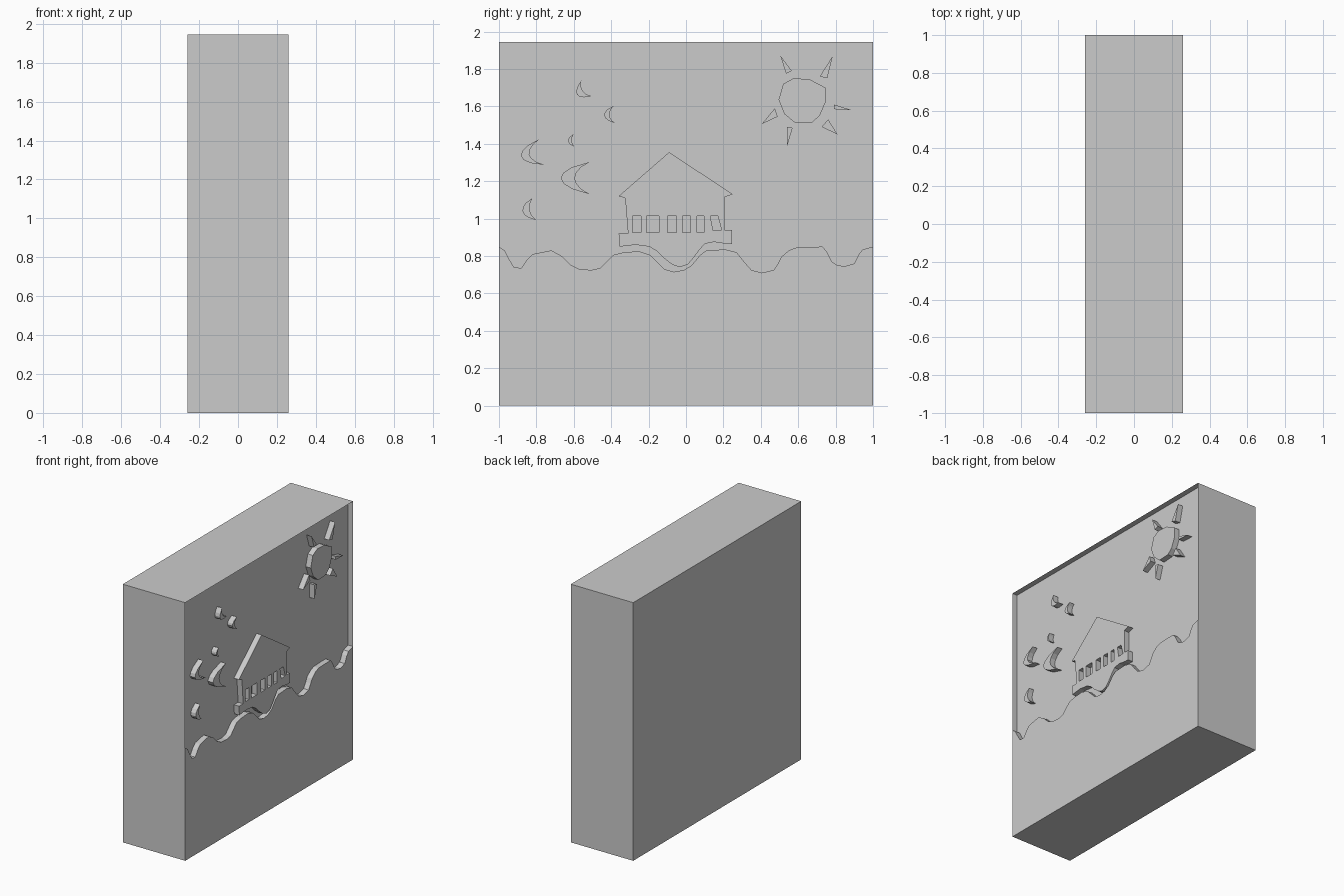
import bpy, bmesh
from math import sin, pi
from mathutils import Vector

if "Cube" in bpy.data.objects:
    bpy.data.objects.remove(bpy.data.objects["Cube"])

W, H = 0.26, 1.945      # half thickness, height
REC = 0.218             # x of the recessed background


def finish(bm, name):
    me = bpy.data.meshes.new(name)
    bm.to_mesh(me)
    bm.free()
    ob = bpy.data.objects.new(name, me)
    bpy.context.collection.objects.link(ob)
    return ob


def relief(name, *loops):
    """Raised shape: flat front at x=W (later loops are holes), walls back to REC."""
    bm = bmesh.new()
    edges = []
    for pts in loops:
        vs = [bm.verts.new((W, y, z)) for y, z in pts]
        edges += [bm.edges.new((a, vs[i - 1])) for i, a in enumerate(vs)]
    fill = bmesh.ops.triangle_fill(bm, use_beauty=True, edges=edges, normal=(1, 0, 0))
    for f in [g for g in fill["geom"] if isinstance(g, bmesh.types.BMFace)]:
        f.normal_update()
        if f.normal.x < 0:
            f.normal_flip()
    # walls, except along the block's own border
    walls = []
    for e in edges:
        a, b = (v.co for v in e.verts)
        border = (abs(a.y) == 1 and a.y == b.y) or (a.z == 0 and b.z == 0)
        if not border:
            walls.append(e)
    ext = bmesh.ops.extrude_edge_only(bm, edges=walls)
    bmesh.ops.translate(bm, vec=(REC - W, 0, 0),
                        verts=[g for g in ext["geom"] if isinstance(g, bmesh.types.BMVert)])
    bmesh.ops.recalc_face_normals(bm, faces=bm.faces[:])
    if sum(f.normal.x * f.calc_area() for f in bm.faces) < 0:
        bmesh.ops.reverse_faces(bm, faces=bm.faces[:])
    return finish(bm, name)


def crescent(top, bottom, outer, inner, n=6):
    """Moon outline between two tips, bulging towards -y."""
    a, b = Vector(top), Vector(bottom)
    d = (b - a).normalized()
    side = Vector((d.y, -d.x))

    def arc(bulge, power):
        return [a.lerp(b, i / n) + side * bulge * sin(pi * i / n) ** power
                for i in range(1, n)]
    return [a, *arc(outer, 0.7), b, *reversed(arc(inner, 0.8))]


# block shell, open on the picture side
bm = bmesh.new()
bmesh.ops.create_cube(bm, size=1)
for v in bm.verts:
    v.co = (v.co.x * 2 * W, v.co.y * 2, (v.co.z + 0.5) * H)
bm.normal_update()
bmesh.ops.delete(bm, geom=[f for f in bm.faces if f.normal.x > 0.9], context='FACES_ONLY')
finish(bm, "block_shell")

# recessed background
bm = bmesh.new()
bm.faces.new([bm.verts.new((REC, y, z)) for y, z in
              ((-1, 0.6), (1, 0.6), (1, H), (-1, H))])
finish(bm, "background")

# wavy ground
wave = [(-1, .85), (-.97, .83), (-.95, .79), (-.92, .74), (-.88, .735), (-.85, .78),
        (-.82, .81), (-.72, .83), (-.665, .80), (-.62, .755), (-.57, .73), (-.505, .725),
        (-.46, .735), (-.425, .77), (-.39, .805), (-.33, .82), (-.25, .825), (-.19, .805),
        (-.155, .77), (-.115, .73), (-.065, .715), (-.01, .725), (.03, .75), (.075, .805),
        (.11, .83), (.21, .835), (.27, .82), (.31, .77), (.35, .725), (.405, .71),
        (.47, .725), (.495, .765), (.51, .795), (.55, .83), (.59, .845), (.73, .85),
        (.755, .82), (.78, .77), (.81, .75), (.85, .745), (.90, .76), (.925, .81),
        (.945, .835), (1, .85)]
relief("ground", wave + [(1, 0), (-1, 0)])

# house with a row of window openings
house = [(-.09, 1.355), (.25, 1.13), (.205, 1.115), (.205, .94), (.245, .94), (.245, .865),
         (.215, .865), (.15, .875), (.10, .865), (.07, .83), (.04, .79), (.01, .755),
         (-.035, .74), (-.075, .755), (-.12, .79), (-.155, .825), (-.195, .85), (-.27, .86),
         (-.355, .85), (-.36, .92), (-.31, .92), (-.325, 1.11), (-.36, 1.12)]
windows = [[(l, 1.015), (r, 1.015), (r, .925), (l, .925)] for l, r in
           ((-.285, -.24), (-.21, -.145), (-.10, -.05), (-.02, .025), (.06, .095))]
windows.append([(.13, 1.015), (.17, 1.015), (.19, .94), (.145, .935)])
relief("house", house, *windows)

# sun and rays
relief("sun", [(.575, 1.75), (.66, 1.745), (.745, 1.70), (.745, 1.62), (.715, 1.55),
               (.675, 1.515), (.585, 1.51), (.525, 1.56), (.495, 1.635), (.52, 1.72)])
for ray in ([(.505, 1.87), (.565, 1.79), (.535, 1.775)],
            [(.785, 1.87), (.755, 1.75), (.715, 1.76)],
            [(.885, 1.58), (.79, 1.61), (.79, 1.585)],
            [(.81, 1.45), (.76, 1.53), (.725, 1.49)],
            [(.54, 1.385), (.57, 1.485), (.54, 1.49)],
            [(.405, 1.505), (.475, 1.59), (.49, 1.545)]):
    relief("sun_ray", ray)

# crescent moons
for moon in (((-.56, 1.737), (-.505, 1.655), .06, .024),
             ((-.385, 1.603), (-.38, 1.51), .055, .027),
             ((-.60, 1.452), (-.595, 1.383), .032, .014),
             ((-.783, 1.426), (-.756, 1.287), .115, .07),
             ((-.515, 1.303), (-.515, 1.13), .155, .08),
             ((-.82, 1.11), (-.80, .992), .065, .027)):
    relief("moon", crescent(*moon))
